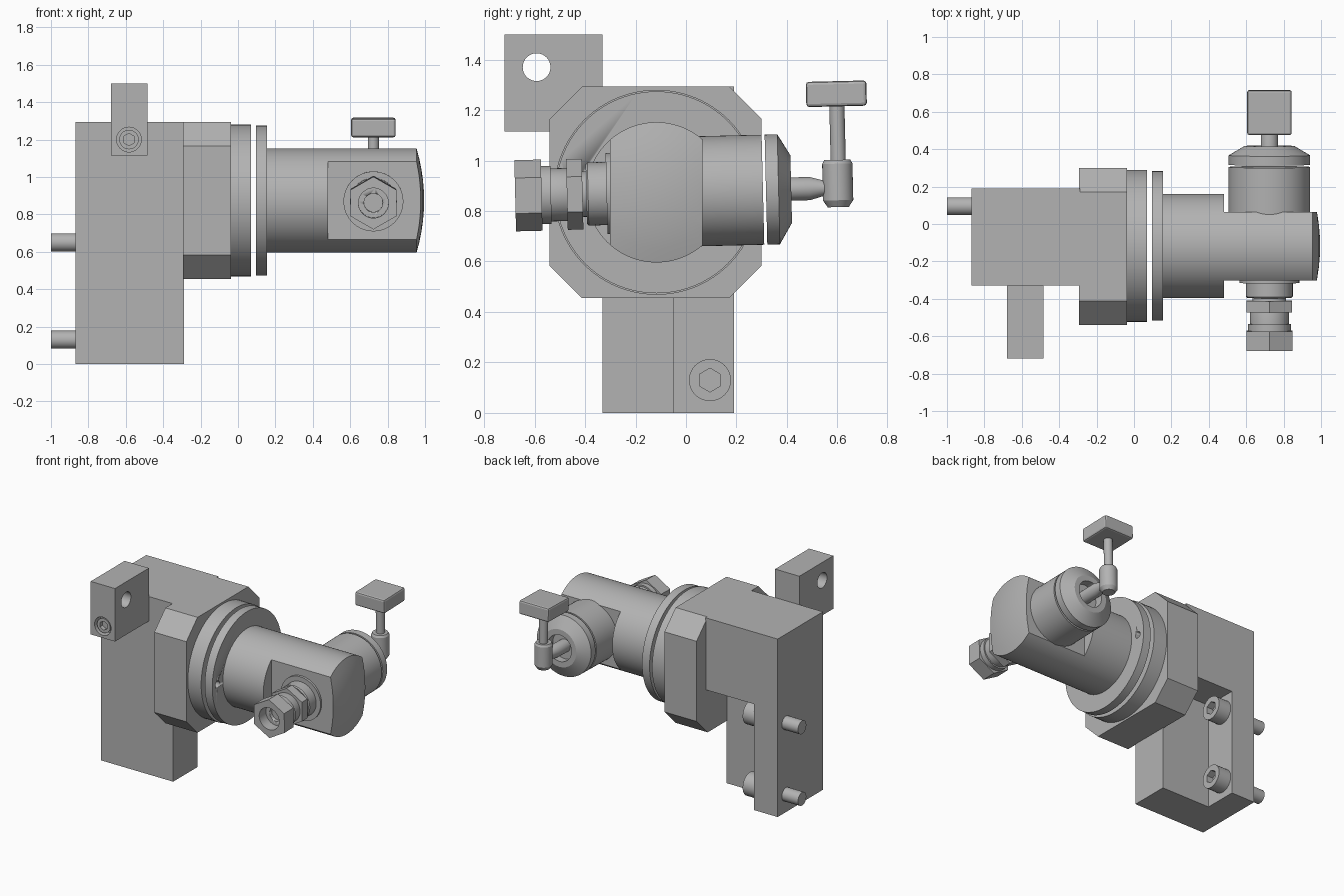
import bpy
import bmesh
import math
from mathutils import Vector, Matrix

if "Cube" in bpy.data.objects:
    bpy.data.objects.remove(bpy.data.objects["Cube"])

grey = bpy.data.materials.new("plain_grey")
grey.use_nodes = True
grey.diffuse_color = (0.45, 0.45, 0.45, 1)
grey.node_tree.nodes["Principled BSDF"].inputs["Base Color"].default_value = grey.diffuse_color

X, Y, Z = Vector((1, 0, 0)), Vector((0, 1, 0)), Vector((0, 0, 1))


def finish(name, bm, smooth=False):
    bmesh.ops.recalc_face_normals(bm, faces=bm.faces)
    mesh = bpy.data.meshes.new(name)
    bm.to_mesh(mesh)
    bm.free()
    mesh.materials.append(grey)
    obj = bpy.data.objects.new(name, mesh)
    bpy.context.collection.objects.link(obj)
    if smooth:
        select(obj)
        bpy.ops.object.shade_smooth_by_angle(angle=math.radians(28))
    return obj


def select(obj):
    bpy.ops.object.select_all(action='DESELECT')
    obj.select_set(True)
    bpy.context.view_layer.objects.active = obj


def box(name, low, high, bevel=0):
    low, high = Vector(low), Vector(high)
    bm = bmesh.new()
    bmesh.ops.create_cube(bm, size=1)
    bmesh.ops.transform(bm, verts=bm.verts,
                        matrix=Matrix.Translation((low + high) / 2) @ Matrix.Diagonal((*(high - low), 1)))
    if bevel:
        bmesh.ops.bevel(bm, geom=bm.edges[:], offset=bevel, segments=2, profile=0.5, affect='EDGES')
    return finish(name, bm)


def lathe(name, origin, axis, profile, sides=64):
    """Turn (distance along axis, radius) pairs around an axis."""
    up = X if axis == Z else Z
    side = axis.cross(up)
    bm = bmesh.new()
    rings = []
    for h, r in profile:
        centre = Vector(origin) + axis * h
        angles = [2 * math.pi * i / sides for i in range(sides)] if r else [0]
        rings.append([bm.verts.new(centre + r * (up * math.cos(a) + side * math.sin(a))) for a in angles])
    for a, b in zip(rings, rings[1:]):
        for i in range(sides):
            j = (i + 1) % sides
            quad = [a[i % len(a)], a[j % len(a)], b[j % len(b)], b[i % len(b)]]
            bm.faces.new(list(dict.fromkeys(quad)))
    for ring in (rings[0], rings[-1]):
        if len(ring) > 1:
            bm.faces.new(ring)
    return finish(name, bm, sides > 12)


def rod(name, origin, axis, start, end, radius, sides=64):
    return lathe(name, origin, axis, [(start, radius), (end, radius)], sides)


def cut(obj, *cutters):
    for cutter in cutters:
        mod = obj.modifiers.new("cut", 'BOOLEAN')
        mod.operation = 'DIFFERENCE'
        mod.solver = 'EXACT'
        mod.object = cutter
        select(obj)
        bpy.ops.object.modifier_apply(modifier=mod.name)
        bpy.data.objects.remove(cutter)
    return obj


# Mounting block with a bolt notch at the back
cut(box("mounting_block", (-0.87, -0.33, 0), (-0.29, 0.19, 1.293)),
    box("notch", (-0.68, -0.05, -0.1), (-0.2, 0.3, 0.77)))

# Mounting bolts: socket head in the notch, shank out of the side
for level, z in (("lower", 0.13), ("upper", 0.65)):
    spot = (0, 0.095, z)
    rod(level + "_bolt_shank", spot, X, -1, -0.86, 0.048, 32)
    cut(rod(level + "_bolt_head", spot, X, -0.685, -0.58, 0.083, 48),
        rod("socket", spot, X, -0.63, -0.5, 0.047, 6))

# Lug with cross hole and sunken screw
cut(box("lug", (-0.68, -0.72, 1.115), (-0.485, -0.33, 1.5)),
    rod("cross_hole", (0, -0.592, 1.37), X, -0.8, -0.4, 0.055, 48),
    rod("counterbore", (-0.583, 0, 1.2), Y, -0.8, -0.66, 0.066, 48))
cut(rod("lug_screw", (-0.583, 0, 1.2), Y, -0.71, -0.65, 0.052, 48),
    rod("socket", (-0.583, 0, 1.2), Y, -0.8, -0.68, 0.033, 6))

# Chamfered flange
flange = box("flange", (-0.295, -0.54, 0.455), (-0.037, 0.3, 1.293))
bm = bmesh.new()
bm.from_mesh(flange.data)
long_edges = [e for e in bm.edges if abs(e.verts[0].co.x - e.verts[1].co.x) > 0.1]
bmesh.ops.bevel(bm, geom=long_edges, offset=0.128, segments=1, affect='EDGES')
bm.to_mesh(flange.data)
bm.free()

# Two discs on the main axis
AXIS = Vector((0, -0.117, 0.874))
rod("inner_disc", AXIS, X, -0.04, 0.07, 0.406, 96)
cut(rod("outer_disc", AXIS, X, 0.095, 0.155, 0.4, 96),
    *[rod("disc_hole", AXIS + Y * s * 0.34, X, 0, 0.3, 0.024, 24) for s in (-1, 1)])

# Main barrel with domed end and two side flats
dome = [(0.955 + 0.04 * (1 - t * t), 0.278 * t) for t in (1, 0.8, 0.6, 0.4, 0.2, 0)]
cut(lathe("barrel", AXIS, X, [(0.15, 0.278)] + dome, 96),
    box("front_flat", (0.48, -0.6, 0.4), (1.2, -0.302, 1.4)),
    box("back_flat", (0.48, 0.065, 0.4), (1.2, 0.5, 1.4)))

# Side fittings, all turned on one cross axis
CROSS = (0.724, 0, 0.874)
side_parts = [
    lathe("fitting_body", CROSS, Y,
          [(-0.575, 0.115), (-0.535, 0.115), (-0.535, 0.105), (-0.47, 0.105), (-0.41, 0.09), (-0.395, 0.09),
           (-0.395, 0.118), (-0.388, 0.125), (-0.315, 0.125), (-0.315, 0.16), (-0.29, 0.16)]),
    rod("fitting_nut", CROSS, Y, -0.472, -0.41, 0.14, 6),
    cut(rod("fitting_cap", CROSS, Y, -0.677, -0.572, 0.141, 6),
        rod("bore", CROSS, Y, -0.8, -0.6, 0.08, 48),
        rod("inner_bore", CROSS, Y, -0.65, -0.5, 0.05, 48)),
    rod("knob_body", CROSS, Y, 0.05, 0.305, 0.218),
    lathe("knob_cap", CROSS, Y,
          [(0.317, 0), (0.317, 0.218), (0.367, 0.218), (0.417, 0.134),
           (0.417, 0.095), (0.36, 0.095), (0.36, 0)]),
    lathe("valve_stem", CROSS, Y, [(0.35, 0.046), (0.49, 0.046), (0.555, 0.028), (0.58, 0.028)], 32),
    lathe("stem_joint", (0.724, 0.602, 0), Z,
          [(0.798, 0.042), (0.825, 0.06), (0.97, 0.06), (0.985, 0.052), (0.985, 0)], 48),
    rod("handle_rod", (0.724, 0.606, 0), Z, 0.97, 1.21, 0.03, 32),
    box("handle", (0.605, 0.485, 1.197), (0.843, 0.725, 1.297), 0.012),
]
# Slight tilt of the whole side assembly about the main axis
tilt = Matrix.Translation(AXIS) @ Matrix.Rotation(math.radians(1.4), 4, 'X') @ Matrix.Translation(-AXIS)
for part in side_parts:
    part.data.transform(tilt)
